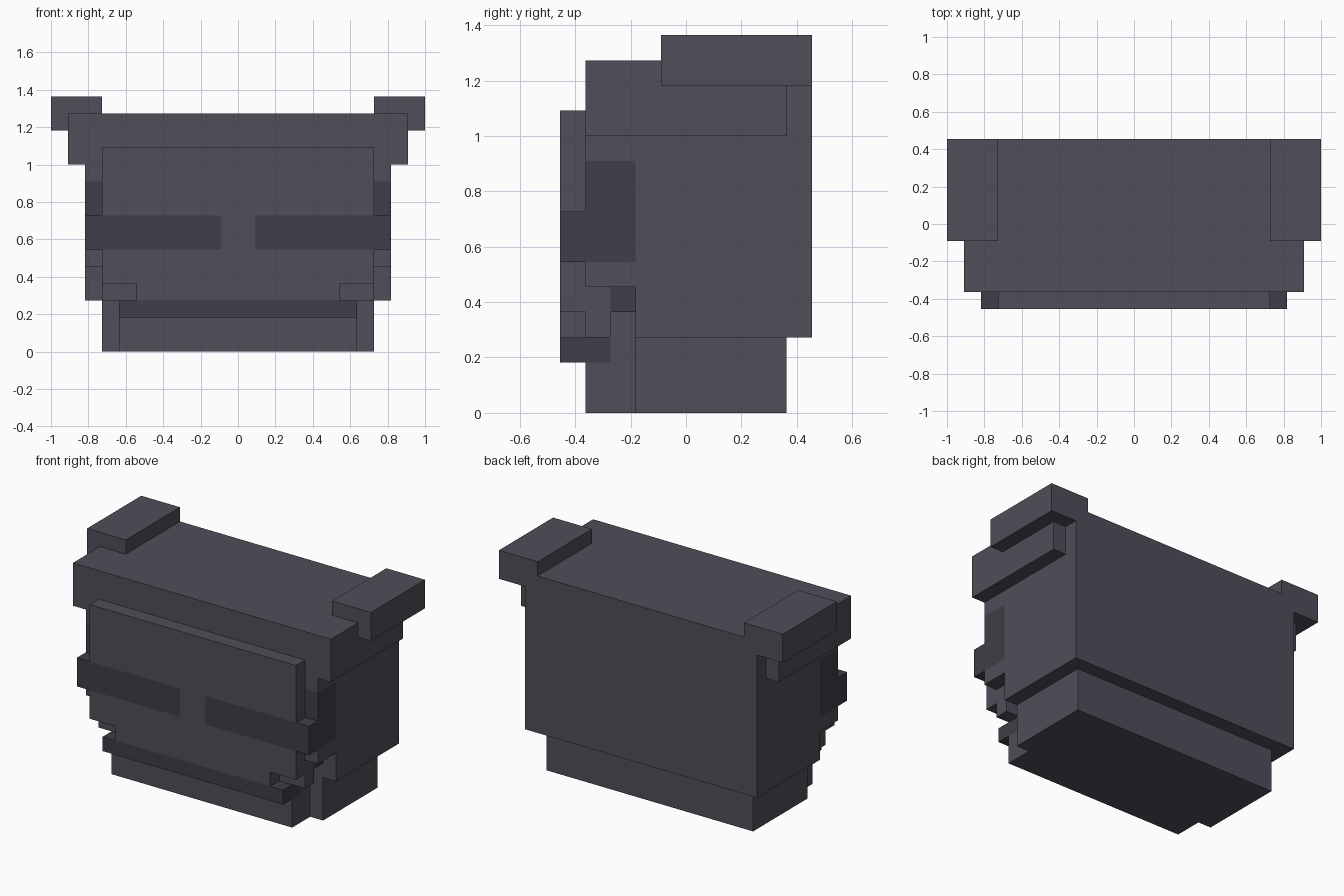
import bpy
import bmesh

if "Cube" in bpy.data.objects:
    bpy.data.objects.remove(bpy.data.objects["Cube"])

U = 1 / 11  # one grid block


def material(name, color):
    m = bpy.data.materials.new(name)
    m.diffuse_color = color
    m.use_nodes = True
    m.node_tree.nodes["Principled BSDF"].inputs["Base Color"].default_value = m.diffuse_color
    return m


GREY = material("grey", (0.084, 0.074, 0.100, 1))
DARK = material("dark grey", (0.051, 0.047, 0.063, 1))


def part(name, mat, *boxes, mirror=False):
    """One object from blocks (x0, x1, y0, y1, z0, z1) in grid units."""
    bm = bmesh.new()
    for x0, x1, y0, y1, z0, z1 in boxes:
        cube = bmesh.ops.create_cube(bm, size=1)
        for v in cube["verts"]:
            v.co = ((x1 if v.co.x > 0 else x0) * U,
                    (y1 if v.co.y > 0 else y0) * U,
                    (z1 if v.co.z > 0 else z0) * U)
    mesh = bpy.data.meshes.new(name)
    bm.to_mesh(mesh)
    bm.free()
    mesh.materials.append(mat)
    ob = bpy.data.objects.new(name, mesh)
    bpy.context.collection.objects.link(ob)
    if mirror:
        mod = ob.modifiers.new("mirror", "MIRROR")
        mod.use_mirror_merge = False
    return ob


# Skull: main block, forehead and the recessed core behind the face
part("skull", GREY, (-9, 9, -2, 5, 3, 14), (-9, 9, -4, -2, 10, 14),
     (-8, 8, -4, -2, 5, 10))

# Brow band wrapping the sides, notched under the ears
part("brow", GREY, (9, 10, -4, 4, 11, 13), (9, 10, -4, -1, 13, 14), mirror=True)

# Ears on the top corners
part("ears", GREY, (8, 11, -1, 5, 14, 15), (9, 11, -1, 5, 13, 14), mirror=True)

# Face plate with a nose bridge and stepped lower corners
part("face_plate", GREY, (-8, 8, -5, -4, 8, 12), (-1, 1, -5, -4, 6, 8),
     (-8, 8, -5, -4, 4, 6), (-6, 6, -5, -4, 3, 4))

# Dark eye bands and the dark patches behind them
part("eye_bands", DARK, (1, 9, -5, -4, 6, 8), mirror=True)
part("temple_patches", DARK, (8, 9, -4, -2, 6, 10), mirror=True)
part("cheeks", GREY, (8, 9, -4, -2, 5, 6), mirror=True)

# Jaw behind the face plate, with dark hinge blocks
part("jaw", GREY, (-8, 8, -4, -3, 3, 5), (-7, 7, -3, -2, 2, 5))
part("jaw_hinges", DARK, (7, 8, -3, -2, 4, 5), mirror=True)

# Mouth lip, chin and neck
part("mouth", DARK, (-7, 7, -5, -3, 2, 3))
part("chin", GREY, (-7, 7, -4, -2, 0, 2))
part("neck", GREY, (-8, 8, -2, 4, 0, 3))
